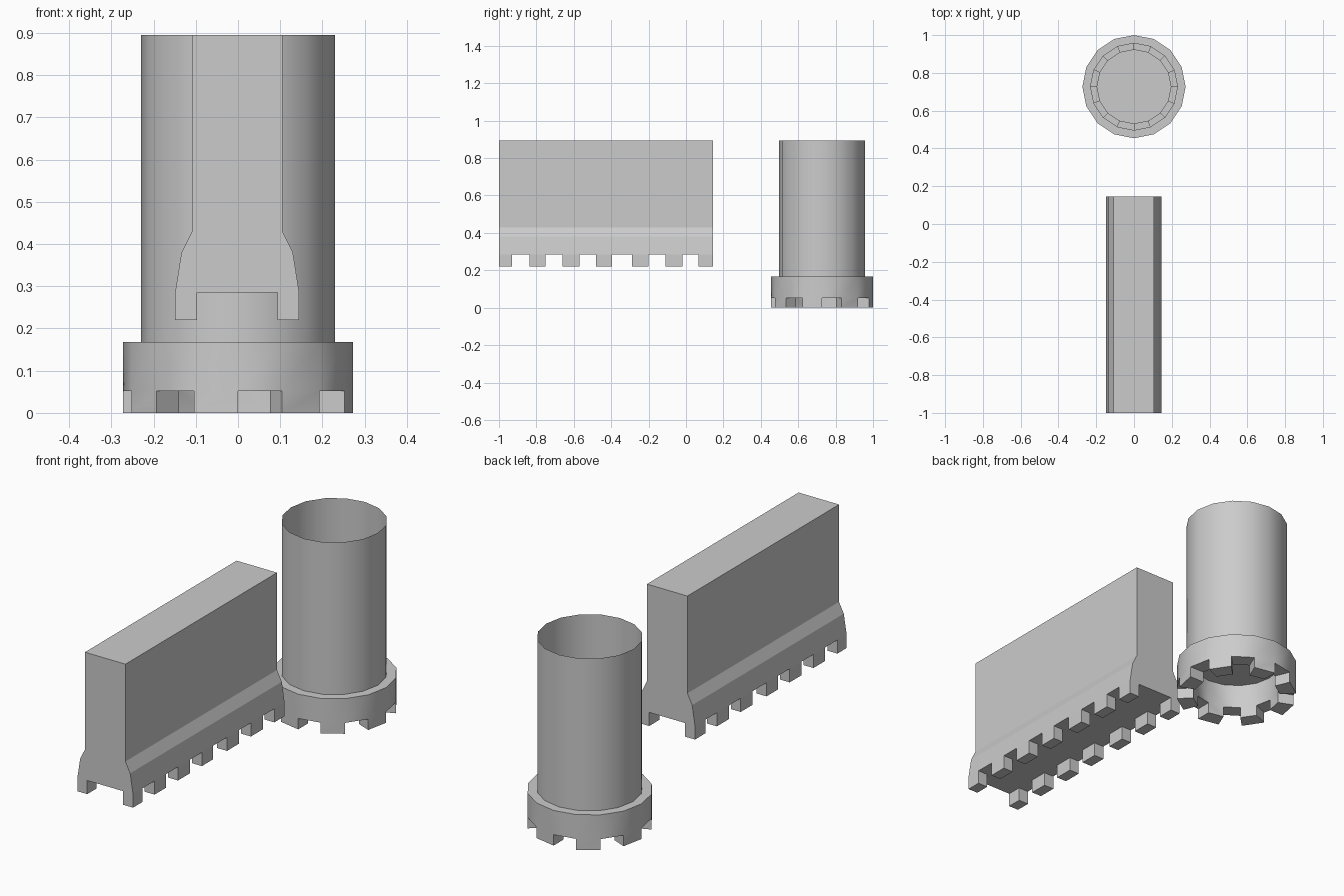
import bpy, bmesh
from math import sin, cos, pi, radians
from mathutils import Vector

if "Cube" in bpy.data.objects:
    bpy.data.objects.remove(bpy.data.objects["Cube"])

SIDES, CY = 16, 0.727
TOP = 0.895


def finish(name, bm, smooth=False):
    bmesh.ops.remove_doubles(bm, verts=bm.verts, dist=1e-5)
    bmesh.ops.recalc_face_normals(bm, faces=bm.faces)
    mesh = bpy.data.meshes.new(name)
    bm.to_mesh(mesh)
    bm.free()
    obj = bpy.data.objects.new(name, mesh)
    bpy.context.collection.objects.link(obj)
    if smooth:
        bpy.ops.object.select_all(action='DESELECT')
        obj.select_set(True)
        bpy.context.view_layer.objects.active = obj
        bpy.ops.object.shade_smooth_by_angle(angle=radians(30))
    return obj


def face(bm, pts):
    return bm.faces.new([bm.verts.new(p) for p in pts])


def ring(i, r, z):
    a = -pi / 2 + 2 * pi * i / SIDES
    return (r * cos(a), CY + r * sin(a), z)


def band(bm, i, r0, z0, r1, z1):
    face(bm, [ring(i, r0, z0), ring(i + 1, r0, z0),
              ring(i + 1, r1, z1), ring(i, r1, z1)])


# Round tower: open thin tube standing on a notched collar
R_TUBE, R_OUT, R_IN, Z_COLLAR, Z_NOTCH = 0.23, 0.273, 0.198, 0.168, 0.052
tube = bmesh.new()
for i in range(SIDES):
    band(tube, i, R_TUBE, Z_COLLAR, R_TUBE, TOP)
finish("round_tube", tube, True)

collar = bmesh.new()
for i in range(SIDES):
    low = Z_NOTCH if i % 2 == 0 else 0.0      # every other facet is a notch
    band(collar, i, R_TUBE, Z_COLLAR, R_OUT, Z_COLLAR)
    band(collar, i, R_OUT, Z_NOTCH, R_OUT, Z_COLLAR)
    band(collar, i, R_IN, Z_NOTCH, R_IN, Z_COLLAR)
    band(collar, i, R_IN, low, R_OUT, low)
    if low == 0.0:
        band(collar, i, R_OUT, 0, R_OUT, Z_NOTCH)
        band(collar, i, R_IN, 0, R_IN, Z_NOTCH)
    # notch side wall
    face(collar, [ring(i, R_IN, 0), ring(i, R_OUT, 0),
                  ring(i, R_OUT, Z_NOTCH), ring(i, R_IN, Z_NOTCH)])
# recessed underside
face(collar, [ring(i, R_IN, Z_COLLAR) for i in range(SIDES)])
finish("notched_collar", collar, True)

# Long wall: flared profile extruded along y
Y0, Y1, XC = -1.0, 0.145, -0.002
Z_UNDER, Z_TOOTH = 0.285, 0.22
half = [(0.147, Z_UNDER), (0.132, 0.38), (0.107, 0.43), (0.107, TOP)]
profile = half + [(-x, z) for x, z in reversed(half)]
wall = bmesh.new()
end = face(wall, [(XC + x, Y0, z) for x, z in profile])
ext = bmesh.ops.extrude_face_region(wall, geom=[end], use_keep_orig=True)
moved = [g for g in ext["geom"] if isinstance(g, bmesh.types.BMVert)]
bmesh.ops.translate(wall, verts=moved, vec=Vector((0, Y1 - Y0, 0)))
finish("flared_wall", wall)

# Teeth along both lower edges, open where they join the wall
teeth = bmesh.new()
spans = [(-1.0, -0.93), (-0.837, -0.75), (-0.66, -0.57), (-0.48, -0.395),
         (-0.29, -0.20), (-0.11, -0.02), (0.067, 0.145)]
for side in (-1, 1):
    xa, xb = XC + side * 0.095, XC + side * 0.147
    for ya, yb in spans:
        base = [(xa, ya), (xb, ya), (xb, yb), (xa, yb)]
        face(teeth, [(x, y, Z_TOOTH) for x, y in base])
        for p, q in zip(base, base[1:] + base[:1]):
            face(teeth, [(*p, Z_TOOTH), (*q, Z_TOOTH), (*q, Z_UNDER), (*p, Z_UNDER)])
finish("wall_teeth", teeth)
